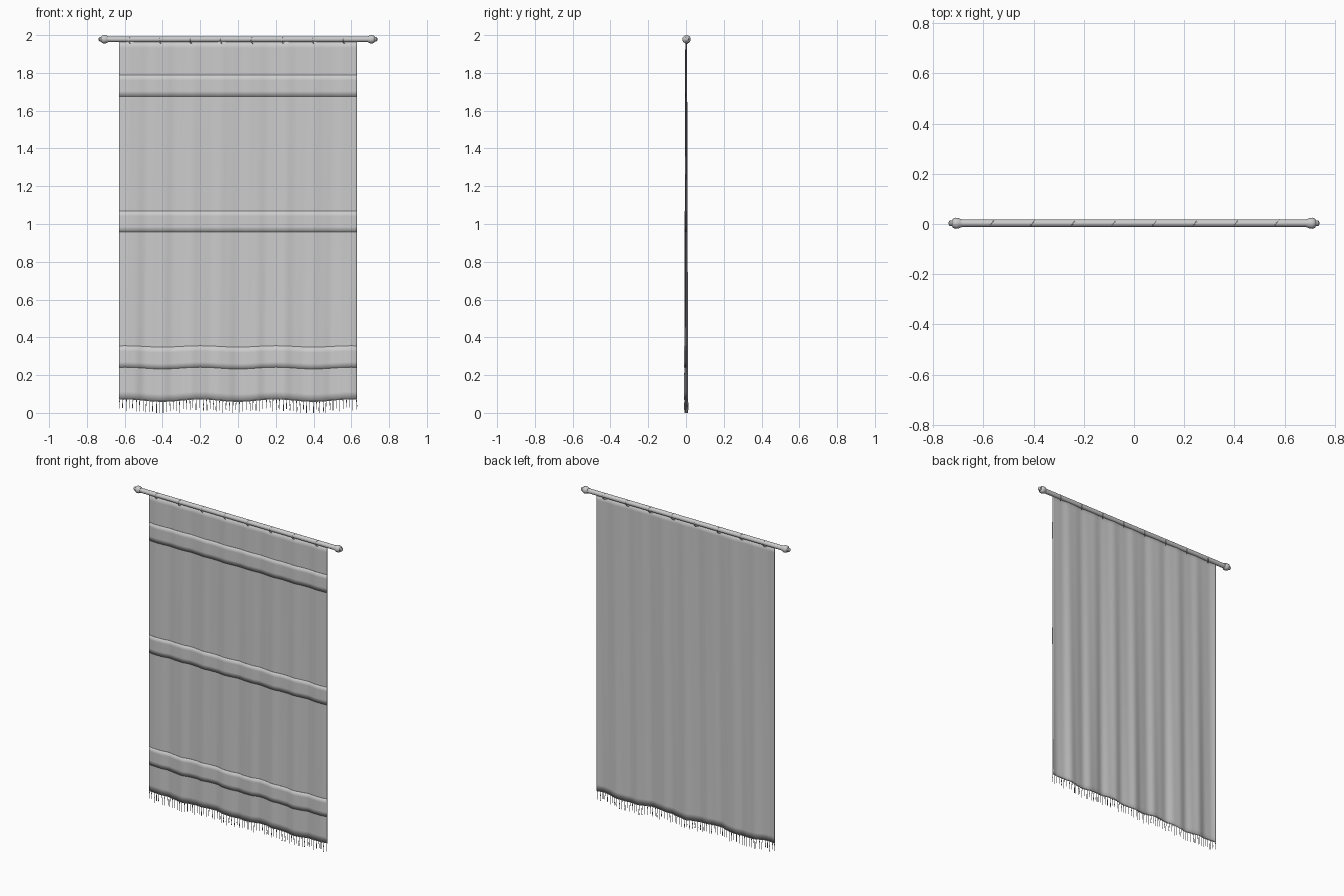
import bpy, bmesh, math, random
from math import sin, cos, pi

if "Cube" in bpy.data.objects:
    bpy.data.objects.remove(bpy.data.objects["Cube"])
random.seed(4)

HALF_W, TOP, HEM = 0.63, 1.972, 0.067
ROD_Y, ROD_Z = 0.003, 1.978


def cloth_point(x, z, lift=0.0):
    """Shared drape: folds deepen and the cloth sags in waves towards the hem."""
    t = (TOP - z) / (TOP - HEM)
    amp = 0.003 + 0.005 * t
    y = 0.001 + amp * (0.62 * cos(2 * pi * x / 0.162) + 0.38 * sin(2 * pi * x / 0.43 + 1.2 * t)
                       + 0.15 * sin(2 * pi * x / 0.071 + 2 * t))
    sag = -0.007 * cos(2 * pi * x / 0.4) * max(0.0, 1 - z / 0.7)
    return (x, y - lift, z + sag)


def smooth(ob, angle=40):
    bpy.ops.object.select_all(action='DESELECT')
    ob.select_set(True)
    bpy.context.view_layer.objects.active = ob
    bpy.ops.object.shade_smooth_by_angle(angle=math.radians(angle))


def sheet(name, z0, z1, rows, lift, thick):
    cols = 160
    bm = bmesh.new()
    grid = [[bm.verts.new(cloth_point(-HALF_W + 2 * HALF_W * i / cols, z0 + (z1 - z0) * j / rows, lift))
             for i in range(cols + 1)] for j in range(rows + 1)]
    for j in range(rows):
        for i in range(cols):
            bm.faces.new((grid[j][i], grid[j][i + 1], grid[j + 1][i + 1], grid[j + 1][i]))
    me = bpy.data.meshes.new(name)
    bm.to_mesh(me)
    bm.free()
    ob = bpy.data.objects.new(name, me)
    bpy.context.collection.objects.link(ob)
    mod = ob.modifiers.new("thickness", 'SOLIDIFY')
    mod.thickness, mod.offset = thick, 0
    smooth(ob)
    return ob


# Hanging cloth and the three sewn-on bands across its front
sheet("curtain", HEM, TOP, 48, 0, 0.003)
for name, z0, z1 in (("upper_band", 1.675, 1.79), ("middle_band", 0.957, 1.07), ("lower_band", 0.237, 0.352)):
    sheet(name, z0, z1, 4, 0.002, 0.002)

# Rod
bpy.ops.mesh.primitive_cylinder_add(vertices=24, radius=0.0145, depth=1.40,
                                    location=(0, ROD_Y, ROD_Z), rotation=(0, pi / 2, 0))
bpy.context.object.name = "rod"
smooth(bpy.context.object)

# Turned finials: collar, ball and tip knob, lathed around the rod axis
profile = [(0.688, 0), (0.688, 0.0165), (0.694, 0.0185), (0.701, 0.0215), (0.711, 0.022), (0.720, 0.019),
           (0.725, 0.012), (0.728, 0.0115), (0.733, 0.0115), (0.737, 0.008), (0.739, 0)]
for side, label in ((-1, "left"), (1, "right")):
    bm = bmesh.new()
    vs = [bm.verts.new((side * a, 0, r)) for a, r in profile]
    es = [bm.edges.new(p) for p in zip(vs, vs[1:])]
    bmesh.ops.spin(bm, geom=vs + es, cent=(0, 0, 0), axis=(1, 0, 0), angle=2 * pi, steps=20)
    bmesh.ops.remove_doubles(bm, verts=bm.verts, dist=1e-5)
    bmesh.ops.recalc_face_normals(bm, faces=bm.faces)
    me = bpy.data.meshes.new(label + "_finial")
    bm.to_mesh(me)
    bm.free()
    ob = bpy.data.objects.new(label + "_finial", me)
    bpy.context.collection.objects.link(ob)
    ob.location = (0, ROD_Y, ROD_Z)
    smooth(ob)

# Eight rings, hanging slightly below the rod and turned at an angle
for i in range(8):
    x = -0.567 + i * 0.162
    bpy.ops.mesh.primitive_torus_add(major_radius=0.018, minor_radius=0.0022, major_segments=24, minor_segments=8,
                                     location=(x, ROD_Y, 1.9735), rotation=(pi / 2, 0, math.radians(50)))
    bpy.context.object.name = "ring_%d" % (i + 1)
    smooth(bpy.context.object)

# Fringe: slightly bent threads of uneven length under the hem
cu = bpy.data.curves.new("fringe", 'CURVE')
cu.dimensions = '3D'
cu.bevel_depth, cu.bevel_resolution, cu.use_fill_caps = 0.0018, 1, True
count = 72
for i in range(count):
    x = -HALF_W + 0.004 + (2 * HALF_W - 0.008) * i / (count - 1)
    hx, hy, hz = cloth_point(x, HEM)
    end = max(0.0, hz - random.uniform(0.044, 0.066))
    dx, dy = random.uniform(-0.004, 0.004), random.uniform(-0.003, 0.003)
    sp = cu.splines.new('POLY')
    sp.points.add(3)
    for k, (px, f) in enumerate(((0, 0), (0.5, 0.3), (1, 0.65), (0.8, 1))):
        z = hz + 0.003 + (end - hz - 0.003) * f
        sp.points[k].co = (hx + dx * px, hy + dy * px, z, 1)
ob = bpy.data.objects.new("fringe", cu)
bpy.context.collection.objects.link(ob)

# Thin rolled hem along the bottom edge
cu = bpy.data.curves.new("hem_cord", 'CURVE')
cu.dimensions = '3D'
cu.bevel_depth, cu.bevel_resolution, cu.use_fill_caps = 0.0025, 1, True
sp = cu.splines.new('POLY')
sp.points.add(120)
for i, p in enumerate(sp.points):
    p.co = (*cloth_point(-HALF_W + 2 * HALF_W * i / 120, HEM), 1)
bpy.context.collection.objects.link(bpy.data.objects.new("hem_cord", cu))
